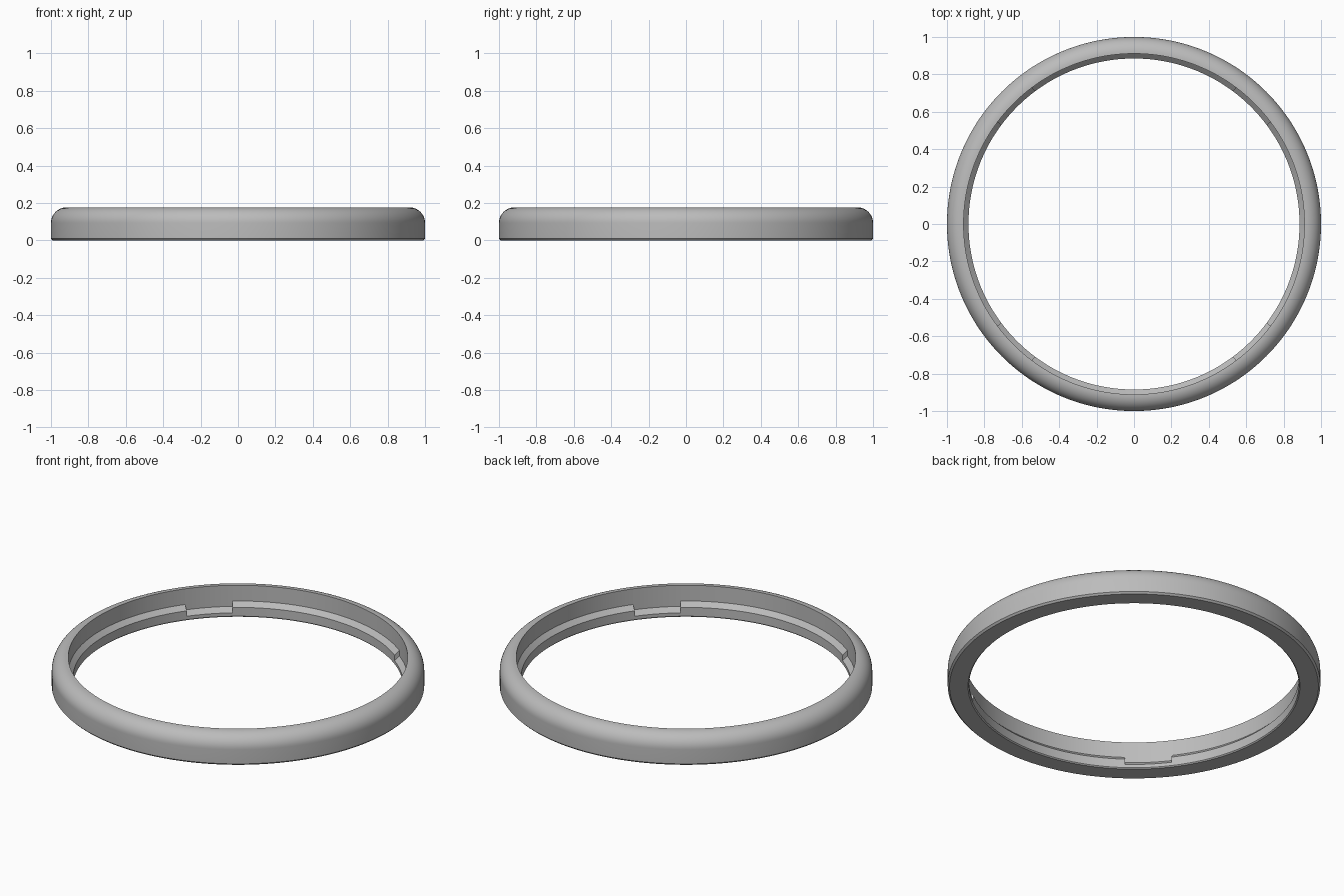
import bpy, bmesh
from math import radians, cos, sin, pi

cube = bpy.data.objects.get("Cube")
if cube:
    bpy.data.objects.remove(cube, do_unlink=True)

HEIGHT, OUTER, WALL, LIP = 0.177, 1.0, 0.911, 0.885
ROUND, CHAMFER = 0.083, 0.01
NOTCH_HALF = 8.15          # half the angle of each notch
HIGH, LOW = 0.058, 0.026   # lip height beside and inside a notch


def profile(lip_z):
    """Cross-section (radius, z); the first two points are the sloped lip."""
    pts = [(WALL, lip_z + WALL - LIP), (LIP, lip_z),
           (LIP, 0.006), (LIP + 0.006, 0),
           (OUTER - CHAMFER, 0), (OUTER, CHAMFER)]
    for i in range(13):    # rounded outer shoulder
        a = pi / 2 * i / 12
        pts.append((OUTER - ROUND + ROUND * cos(a),
                    HIGH - HIGH + HEIGHT - ROUND + ROUND * sin(a)))
    pts.append((WALL, HEIGHT))
    return pts


# Angles around the ring, doubled where the lip steps up or down
stations = []
for k in range(4):
    mid = 45 + 90 * k
    for start, sweep, steps, z in ((mid - NOTCH_HALF, 2 * NOTCH_HALF, 8, LOW),
                                   (mid + NOTCH_HALF, 90 - 2 * NOTCH_HALF, 36, HIGH)):
        stations += [(start + sweep * i / steps, z) for i in range(steps + 1)]

# Sweep the cross-section
bm = bmesh.new()
rings = []
for angle, z in stations:
    a = radians(angle)
    rings.append([bm.verts.new((r * cos(a), r * sin(a), h)) for r, h in profile(z)])
for i, (angle, z) in enumerate(stations):
    j = (i + 1) % len(stations)
    a, b = rings[i], rings[j]
    count = 1 if stations[j][1] != z else len(a)   # only the step face at a notch end
    for p in range(count):
        q = (p + 1) % len(a)
        bm.faces.new((a[p], a[q], b[q], b[p]))
bmesh.ops.remove_doubles(bm, verts=bm.verts[:], dist=0.00001)
bmesh.ops.recalc_face_normals(bm, faces=bm.faces[:])
mesh = bpy.data.meshes.new("bezel_ring")
bm.to_mesh(mesh)
bm.free()

ring = bpy.data.objects.new("bezel_ring", mesh)
bpy.context.collection.objects.link(ring)

# Plain grey material
grey = bpy.data.materials.new("grey")
grey.use_nodes = True
colour = (0.5, 0.5, 0.5, 1)
grey.diffuse_color = colour
grey.node_tree.nodes["Principled BSDF"].inputs["Base Color"].default_value = colour
mesh.materials.append(grey)

bpy.ops.object.select_all(action='DESELECT')
ring.select_set(True)
bpy.context.view_layer.objects.active = ring
bpy.ops.object.shade_smooth_by_angle(angle=radians(30))
